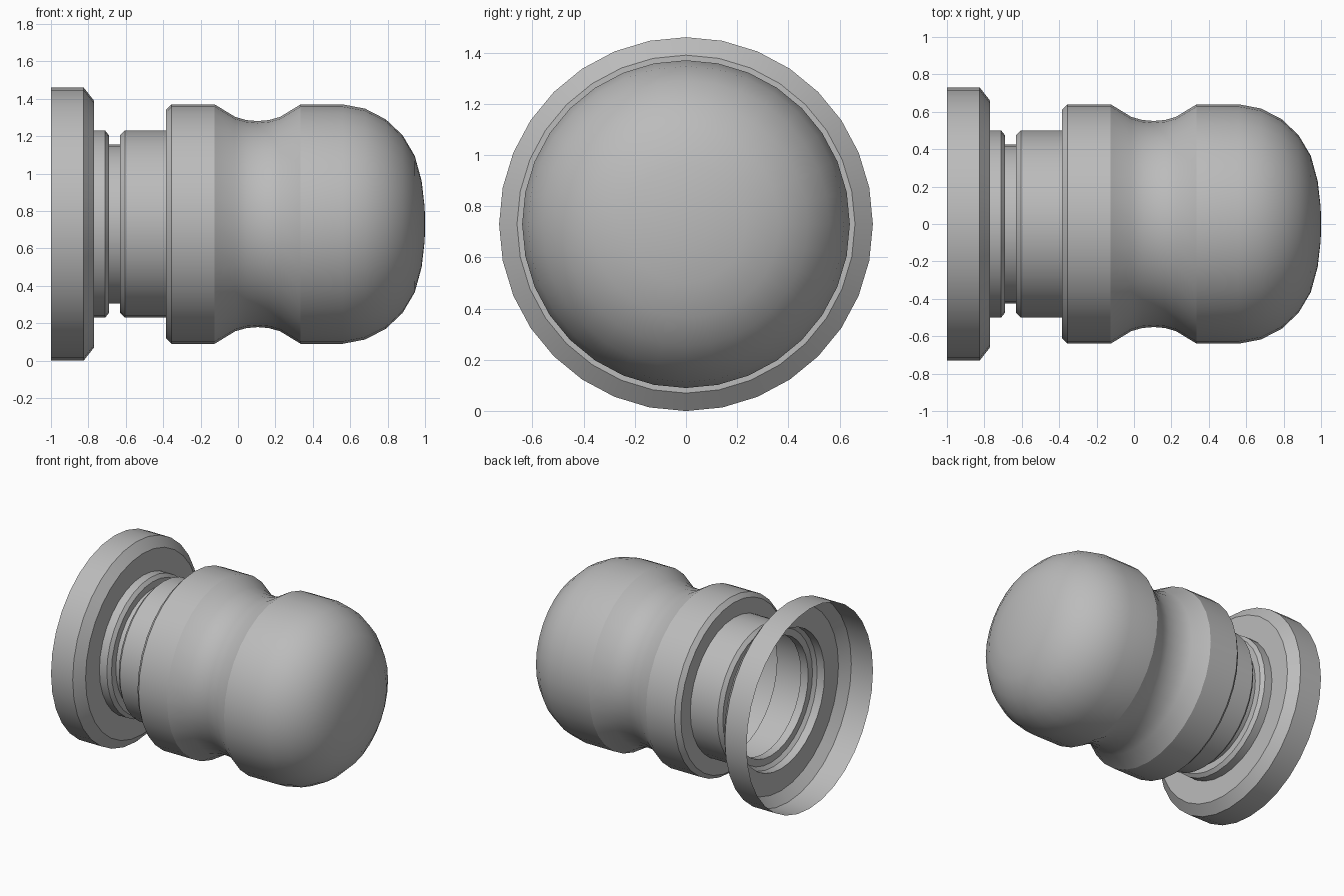
import bpy
import bmesh
import math
from mathutils import Vector

SIDES = 32
AXIS_Z = 0.73

cube = bpy.data.objects.get("Cube")
if cube:
    bpy.data.objects.remove(cube, do_unlink=True)

grey = bpy.data.materials.new("plain grey")
grey.use_nodes = True
colour = (0.5, 0.5, 0.5, 1.0)
grey.diffuse_color = colour
grey.node_tree.nodes["Principled BSDF"].inputs["Base Color"].default_value = colour


def revolve(name, profile):
    """Turn an open (x, radius) profile around the long x axis."""
    bm = bmesh.new()
    verts = [bm.verts.new((x, 0, r)) for x, r in profile]
    edges = [bm.edges.new(pair) for pair in zip(verts, verts[1:])]
    bmesh.ops.spin(bm, geom=verts + edges, cent=(0, 0, 0), axis=(1, 0, 0),
                   angle=math.tau, steps=SIDES, use_duplicate=False)
    bmesh.ops.remove_doubles(bm, verts=bm.verts, dist=0.0005)
    bm.normal_update()

    # Keep the shell facing away from its axis
    outward = 0
    for face in bm.faces:
        c = face.calc_center_median()
        outward += face.normal.dot(Vector((0, c.y, c.z))) * face.calc_area()
    if outward < 0:
        bmesh.ops.reverse_faces(bm, faces=bm.faces)

    mesh = bpy.data.meshes.new(name)
    bm.to_mesh(mesh)
    bm.free()
    mesh.materials.append(grey)
    obj = bpy.data.objects.new(name, mesh)
    obj.location.z = AXIS_Z
    bpy.context.collection.objects.link(obj)
    bpy.ops.object.select_all(action="DESELECT")
    obj.select_set(True)
    bpy.context.view_layer.objects.active = obj
    bpy.ops.object.shade_smooth_by_angle(angle=math.radians(28))
    return obj


# Wide open rim with a bevelled shoulder
revolve("base_flange", [(-1, .73), (-.825, .73), (-.77, .66), (-.77, .5)])

# Narrow neck with a square groove
revolve("grooved_neck", [
    (-.77, .5), (-.71, .5), (-.69, .475), (-.69, .425),
    (-.63, .425), (-.63, .475), (-.605, .5), (-.385, .5)])

# Collar that leads into a concave waist
revolve("collar_and_waist", [
    (-.385, .5), (-.385, .61), (-.355, .64), (-.125, .64),
    (-.015, .573), (.045, .556), (.105, .551), (.165, .556),
    (.225, .573), (.335, .64)])

# Rounded end cap
revolve("domed_head", [
    (.335, .64), (.56, .64), (.68, .617), (.79, .56), (.88, .475),
    (.945, .365), (.982, .23), (.998, .09), (1, 0)])
